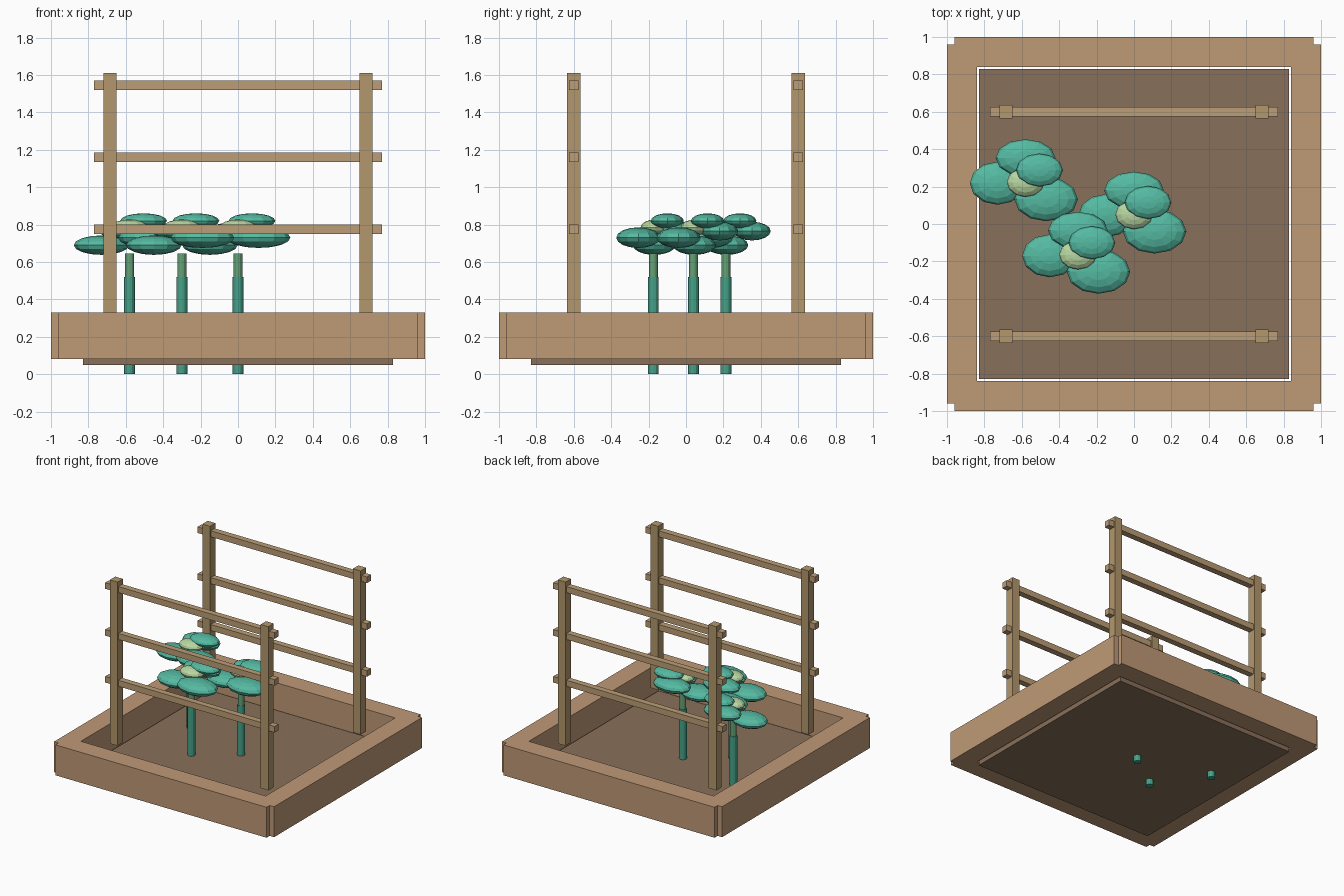
import bpy, bmesh
from mathutils import Matrix, Vector

if "Cube" in bpy.data.objects:
    bpy.data.objects.remove(bpy.data.objects["Cube"])


def material(name, rgb):
    m = bpy.data.materials.new(name)
    m.diffuse_color = (*rgb, 1)
    m.use_nodes = True
    m.node_tree.nodes["Principled BSDF"].inputs["Base Color"].default_value = m.diffuse_color
    return m


WOOD = material("bed_wood", (0.52, 0.32, 0.18))
TRELLIS = material("trellis_wood", (0.45, 0.31, 0.15))
RAIL = material("rail_wood", (0.50, 0.34, 0.18))
SOIL = material("soil", (0.25, 0.16, 0.10))
STEM = material("stem_green", (0.06, 0.36, 0.25))
NECK = material("neck_green", (0.13, 0.36, 0.18))
LEAF = material("leaf_green", (0.09, 0.49, 0.36))
HEART = material("heart_green", (0.48, 0.68, 0.36))


def finish(name, bm, mat):
    me = bpy.data.meshes.new(name)
    bm.to_mesh(me)
    bm.free()
    me.materials.append(mat)
    ob = bpy.data.objects.new(name, me)
    bpy.context.collection.objects.link(ob)
    return ob


def box(name, lo, hi, mat):
    lo, hi = Vector(lo), Vector(hi)
    bm = bmesh.new()
    bmesh.ops.create_cube(bm, size=1, matrix=Matrix.Translation((lo + hi) / 2)
                          @ Matrix.Diagonal((*(hi - lo), 1)))
    return finish(name, bm, mat)


def rod(name, x, y, z0, z1, r, mat):
    bm = bmesh.new()
    bmesh.ops.create_cone(bm, cap_ends=True, segments=12, radius1=r, radius2=r,
                          depth=z1 - z0, matrix=Matrix.Translation((x, y, (z0 + z1) / 2)))
    return finish(name, bm, mat)


def blob(name, centre, radii, mat):
    bm = bmesh.new()
    bmesh.ops.create_uvsphere(bm, u_segments=12, v_segments=8, radius=1,
                              matrix=Matrix.Translation(centre) @ Matrix.Diagonal((*radii, 1)))
    return finish(name, bm, mat)


# Raised bed: four planks overlapping at the notched corners, and the soil
box("front_plank", (-.96, -1, .08), (.96, -.84, .33), WOOD)
box("back_plank", (-.96, .84, .08), (.96, 1, .33), WOOD)
box("left_plank", (-1, -.96, .08), (-.84, .96, .33), WOOD)
box("right_plank", (.84, -.96, .08), (1, .96, .33), WOOD)
box("soil", (-.83, -.83, .05), (.83, .83, .11), SOIL)

# Two trellises: a pair of posts with three rails each
for side, y in (("front", -.6), ("back", .6)):
    for end, x in (("left", -.685), ("right", .685)):
        box(f"{side}_{end}_post", (x - .035, y - .035, .265), (x + .035, y + .035, 1.61), TRELLIS)
    for i, z in enumerate((.775, 1.16, 1.545)):
        box(f"{side}_rail_{i + 1}", (-.77, y - .025, z - .025), (.77, y + .025, z + .025), RAIL)

# Three identical plants: stem, neck and a cluster of flattened leaves
LEAVES = (
    ("leaf_left", (-.15, .005, .69), (.148, .115, .052), LEAF),
    ("leaf_right", (.11, -.08, .73), (.17, .118, .055), LEAF),
    ("leaf_back", (0, .14, .765), (.16, .1, .05), LEAF),
    ("leaf_top", (.075, .075, .82), (.125, .088, .04), LEAF),
    ("heart", (0, .01, .785), (.1, .078, .042), HEART),
)
for n, (x, y) in enumerate(((-.58, .213), (-.3, -.175), (0, .04)), 1):
    rod(f"plant_{n}_stem", x, y, 0, .52, .029, STEM)
    rod(f"plant_{n}_neck", x, y, .5, .645, .024, NECK)
    for part, c, r, mat in LEAVES:
        blob(f"plant_{n}_{part}", (x + c[0], y + c[1], c[2]), r, mat)
